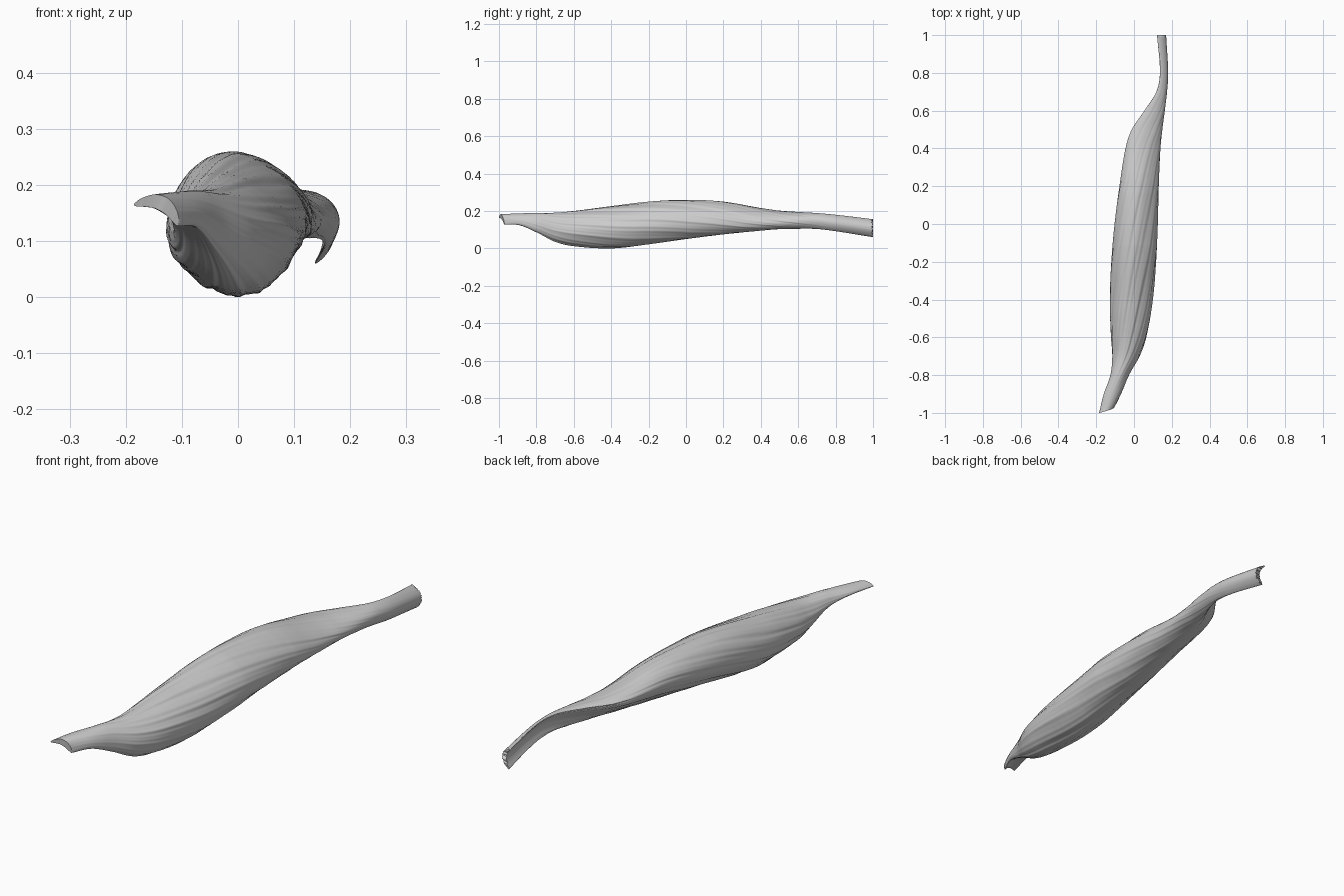
import bpy, bmesh, random
from math import sin, cos, pi, radians, exp

if "Cube" in bpy.data.objects:
    bpy.data.objects.remove(bpy.data.objects["Cube"])

random.seed(4)
RINGS, SIDES = 170, 144

# Stations along the muscle: y, left x, right x, bottom z, top z
BOX = [(-1.0, -.185, -.105, .127, .183), (-.9, -.16, -.065, .124, .187),
       (-.8, -.125, -.025, .085, .19), (-.7, -.115, .03, .035, .191),
       (-.6, -.122, .065, .012, .20), (-.4, -.128, .10, .0, .226),
       (-.2, -.12, .117, .022, .25), (0, -.103, .126, .05, .26),
       (.2, -.077, .131, .075, .25), (.4, -.045, .14, .095, .216),
       (.5, -.012, .15, .103, .202), (.6, .055, .163, .105, .195),
       (.7, .118, .175, .104, .189), (.8, .137, .181, .092, .18),
       (1.0, .122, .17, .06, .156)]
# Section character: y, thickness ratio, crescent bend, tilt, fibre depth
FORM = [(-1.0, .30, .50, -25, .015), (-.85, .5, .35, -28, .02),
        (-.65, .85, .05, -35, .035), (0, .80, .03, -38, .025),
        (.4, .62, .12, -50, .025), (.65, .42, .4, -70, .03),
        (.8, .22, .5, -80, .015), (1.0, .18, .55, -82, .012)]


def sample(table, y):
    """Smooth interpolation of a station table."""
    i = 0
    while i < len(table) - 2 and y > table[i + 1][0]:
        i += 1
    p, q = table[i], table[i + 1]
    o, r = table[max(i - 1, 0)], table[min(i + 2, len(table) - 1)]
    h = q[0] - p[0]
    t = (y - p[0]) / h
    out = []
    for k in range(1, len(p)):
        m0 = (q[k] - o[k]) / (q[0] - o[0]) * h
        m1 = (r[k] - p[k]) / (r[0] - p[0]) * h
        out.append((2*t**3 - 3*t*t + 1) * p[k] + (t**3 - 2*t*t + t) * m0
                   + (3*t*t - 2*t**3) * q[k] + (t**3 - t*t) * m1)
    return out


def power(c, e):
    return (abs(c) ** e) * (1 if c >= 0 else -1)


def section(y):
    """Fibrous, bent and tilted oval fitted to the station box."""
    thin, bend, tilt, depth = sample(FORM, y)
    ca, sa = cos(radians(tilt)), sin(radians(tilt))
    pts = []
    for j in range(SIDES):
        a = 2 * pi * j / SIDES
        f = a + 1.1 * y                      # fibres spiral gently
        ripple = 1 + depth * (.45 * sin(11 * f + 2 * sin(2 * y)) + .35 * sin(19 * f + 1.3)
                              + .25 * sin(31 * f + 3 * y))
        u = power(cos(a), .88) * (1 + (ripple - 1) * .6)
        v = power(sin(a), .88) * thin * ripple
        v += bend * (1 - u * u)
        pts.append((u * ca - v * sa, u * sa + v * ca))
    x0, x1, z0, z1 = sample(BOX, y)
    us, vs = [p[0] for p in pts], [p[1] for p in pts]
    return [(x0 + (u - min(us)) / (max(us) - min(us)) * (x1 - x0),
             z0 + (v - min(vs)) / (max(vs) - min(vs)) * (z1 - z0)) for u, v in pts]


bm = bmesh.new()

# Muscle belly running into both tendons
rings = []
for i in range(RINGS):
    y = -1 + 2 * i / (RINGS - 1)
    ring = []
    for j, (x, z) in enumerate(section(y)):
        slant = .03 * exp(-(y + 1) * 12) * (1 - cos(2 * pi * j / SIDES)) / 2
        slant = .03 * exp(-(y + 1) * 12) - slant
        ring.append(bm.verts.new((x, y + slant, max(z, 0))))
    rings.append(ring)
for a, b in zip(rings, rings[1:]):
    for j in range(SIDES):
        k = (j + 1) % SIDES
        bm.faces.new((a[j], a[k], b[k], b[j]))

# Frayed back end
half = SIDES // 2
for j in range(0, half + 1):
    cut = .022 * random.random() ** 2 if j % 3 else 0
    for v in {rings[-1][j], rings[-1][-j % SIDES]}:
        v.co.y -= cut * .45

# End caps, bridged across the thin direction
for ring in (rings[0], rings[-1]):
    for j in range(half):
        quad = [ring[j], ring[j + 1], ring[-(j + 1) % SIDES], ring[-j % SIDES]]
        bm.faces.new(list(dict.fromkeys(quad)))

bmesh.ops.recalc_face_normals(bm, faces=bm.faces)
mesh = bpy.data.meshes.new("muscle")
bm.to_mesh(mesh)
bm.free()
obj = bpy.data.objects.new("muscle_with_tendons", mesh)
bpy.context.collection.objects.link(obj)
bpy.context.view_layer.objects.active = obj
obj.select_set(True)
bpy.ops.object.shade_smooth_by_angle(angle=radians(40))
